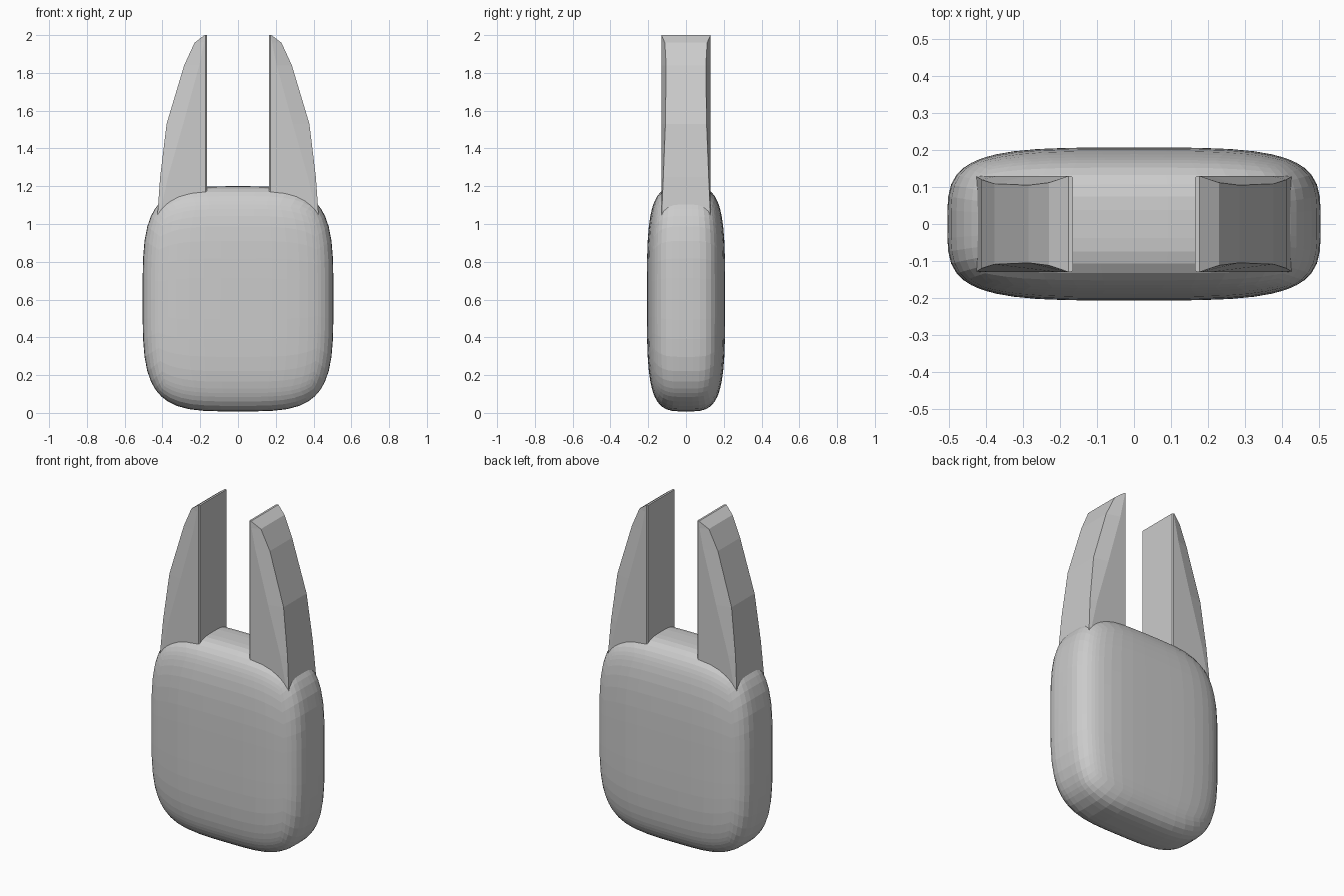
import bpy, bmesh, math

if "Cube" in bpy.data.objects:
    bpy.data.objects.remove(bpy.data.objects["Cube"])

def make_object(name, bm):
    bmesh.ops.recalc_face_normals(bm, faces=bm.faces)
    me = bpy.data.meshes.new(name)
    bm.to_mesh(me)
    bm.free()
    ob = bpy.data.objects.new(name, me)
    bpy.context.collection.objects.link(ob)
    return ob

# Body: gridded cube inflated into a soft rounded slab
N = 3.9
HALF = (0.505, 0.207, 0.596)
bm = bmesh.new()
bmesh.ops.create_cube(bm, size=2)
bmesh.ops.subdivide_edges(bm, edges=bm.edges[:], cuts=13, use_grid_fill=True)
for v in bm.verts:
    # crowd the grid towards the rounded edges
    p = [math.sin(c * math.pi / 2) * 0.5 + c * 0.5 for c in v.co]
    r = sum(abs(c) ** N for c in p) ** (1 / N)
    v.co = [c / r * h for c, h in zip(p, HALF)]
    v.co.z += 0.604
make_object("body", bm)

# Ears: lofted sections (z, crease x, outer x, outer half depth)
SECTIONS = [
    (1.00, 0.420, 0.430, 0.130),
    (1.07, 0.410, 0.425, 0.128),
    (1.25, 0.370, 0.412, 0.120),
    (1.53, 0.290, 0.378, 0.109),
    (1.84, 0.205, 0.285, 0.105),
    (1.96, 0.180, 0.230, 0.112),
    (2.00, 0.173, 0.177, 0.130),
]

def ear(name, side):
    bm = bmesh.new()
    rings = []
    for z, xm, xo, yo in SECTIONS:
        half = [(0.165, 0.125), (0.171, 0.13), (xm, 0.13), (xo, yo)]
        pts = half + [(x, -y) for x, y in reversed(half)]
        rings.append([bm.verts.new((side * x, y, z)) for x, y in pts])
    for a, b in zip(rings, rings[1:]):
        for i in range(len(a)):
            j = (i + 1) % len(a)
            bm.faces.new((a[i], a[j], b[j], b[i]))
    bm.faces.new(rings[0])
    bm.faces.new(rings[-1])
    make_object(name, bm)

ear("ear_right", 1)
ear("ear_left", -1)
